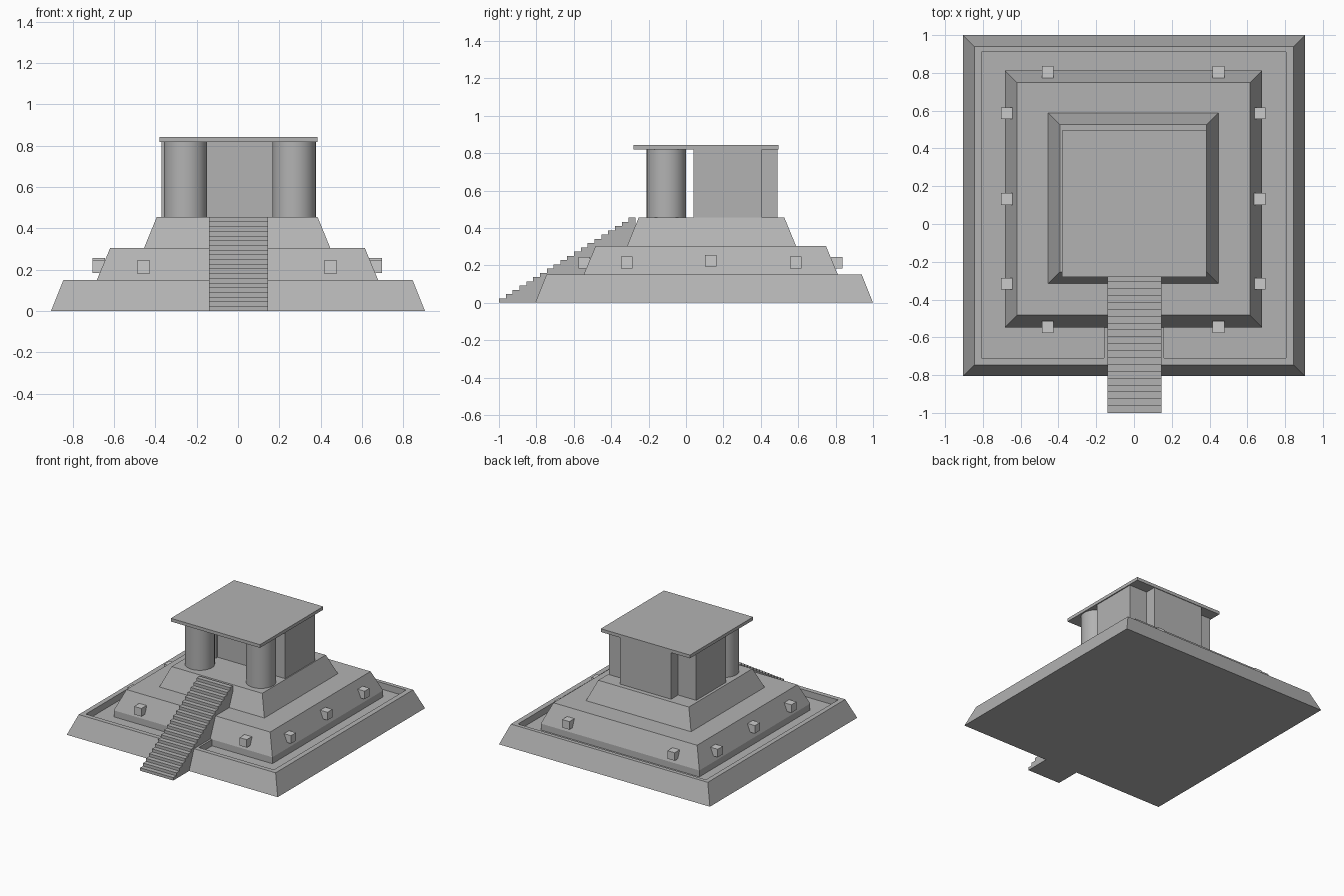
import bpy, bmesh, math
from mathutils import Vector

if "Cube" in bpy.data.objects:
    bpy.data.objects.remove(bpy.data.objects["Cube"])

# Dark stone for everything but the bosses
stone = bpy.data.materials.new("dark_stone")
stone.diffuse_color = (0.45, 0.45, 0.45, 1)
stone.use_nodes = True
stone.node_tree.nodes["Principled BSDF"].inputs["Base Color"].default_value = stone.diffuse_color


def make(name, bm):
    bmesh.ops.recalc_face_normals(bm, faces=bm.faces)
    me = bpy.data.meshes.new(name)
    bm.to_mesh(me)
    bm.free()
    ob = bpy.data.objects.new(name, me)
    bpy.context.collection.objects.link(ob)
    if name != "stone_boss":
        me.materials.append(stone)
    return ob


def tier(name, x0, x1, y0, y1, z0, z1, inset=0.0):
    """Box whose top can be inset to give sloped sides."""
    bm = bmesh.new()
    bmesh.ops.create_cube(bm, size=1)
    for v in bm.verts:
        top = v.co.z > 0
        d = inset if top else 0
        v.co = Vector((x1 - d if v.co.x > 0 else x0 + d,
                       y1 - d if v.co.y > 0 else y0 + d,
                       z1 if top else z0))
    return make(name, bm)


def prism(name, points, direction):
    """Extrude a flat outline along a direction."""
    bm = bmesh.new()
    face = bm.faces.new([bm.verts.new(p) for p in points])
    ext = bmesh.ops.extrude_face_region(bm, geom=[face])
    verts = [g for g in ext["geom"] if isinstance(g, bmesh.types.BMVert)]
    bmesh.ops.translate(bm, vec=direction, verts=verts)
    return make(name, bm)


# Stepped platforms with battered walls
base = tier("lower_platform", -0.905, 0.905, -0.806, 1.0, 0, 0.15, 0.06)
tier("middle_platform", -0.683, 0.678, -0.547, 0.812, 0.15, 0.304, 0.064)
tier("upper_platform", -0.455, 0.447, -0.315, 0.588, 0.304, 0.455, 0.062)

# Channel around the middle platform, interrupted by the stairs
outline = [(-0.16, -0.71), (-0.808, -0.71), (-0.808, 0.91), (0.805, 0.91),
           (0.805, -0.71), (0.16, -0.71), (0.16, -0.547), (0.678, -0.547),
           (0.678, 0.812), (-0.683, 0.812), (-0.683, -0.547), (-0.16, -0.547)]
cutter = prism("channel_cutter", [(x, y, 0.1) for x, y in outline], (0, 0, 0.2))
cutter.hide_render = True
cutter.hide_viewport = True
cut = base.modifiers.new("channel", 'BOOLEAN')
cut.operation = 'DIFFERENCE'
cut.solver = 'EXACT'
cut.object = cutter

# Front staircase
steps, run, rise = 20, 0.0365, 0.455 / 20
profile = [(-0.14, -1.0, 0)]
for i in range(steps):
    y = -1.0 + i * run
    profile += [(-0.14, y, (i + 1) * rise), (-0.14, y + run, (i + 1) * rise)]
profile.append((-0.14, -1.0 + steps * run, 0))
prism("staircase", profile, (0.285, 0, 0))

# Temple walls, with a core that projects at the back, and roof slab
tier("left_wall", -0.371, -0.216, 0.04, 0.405, 0.455, 0.818)
tier("right_wall", 0.222, 0.377, 0.04, 0.405, 0.455, 0.818)
tier("temple_core", -0.216, 0.222, 0.06, 0.49, 0.455, 0.818)
tier("roof", -0.38, 0.385, -0.28, 0.495, 0.818, 0.843)

# Front columns
for name, x in (("left_column", -0.254), ("right_column", 0.271)):
    bpy.ops.mesh.primitive_cylinder_add(vertices=32, radius=0.105, depth=0.363,
                                        location=(x, -0.105, 0.6365))
    bpy.context.object.name = name
    bpy.context.object.data.materials.append(stone)
    bpy.ops.object.shade_smooth_by_angle(angle=math.radians(30))

# Stone bosses on the sloped sides of the middle platform
spots = [(x, y, 0.213) for x in (-0.457, 0.447) for y in (-0.545, 0.805)]
spots += [(x, y, 0.225 if y == 0.132 else 0.215)
          for x in (-0.674, 0.666) for y in (-0.316, 0.132, 0.587)]
h = 0.031
for x, y, z in spots:
    tier("stone_boss", x - h, x + h, y - h, y + h, z - h, z + h)
